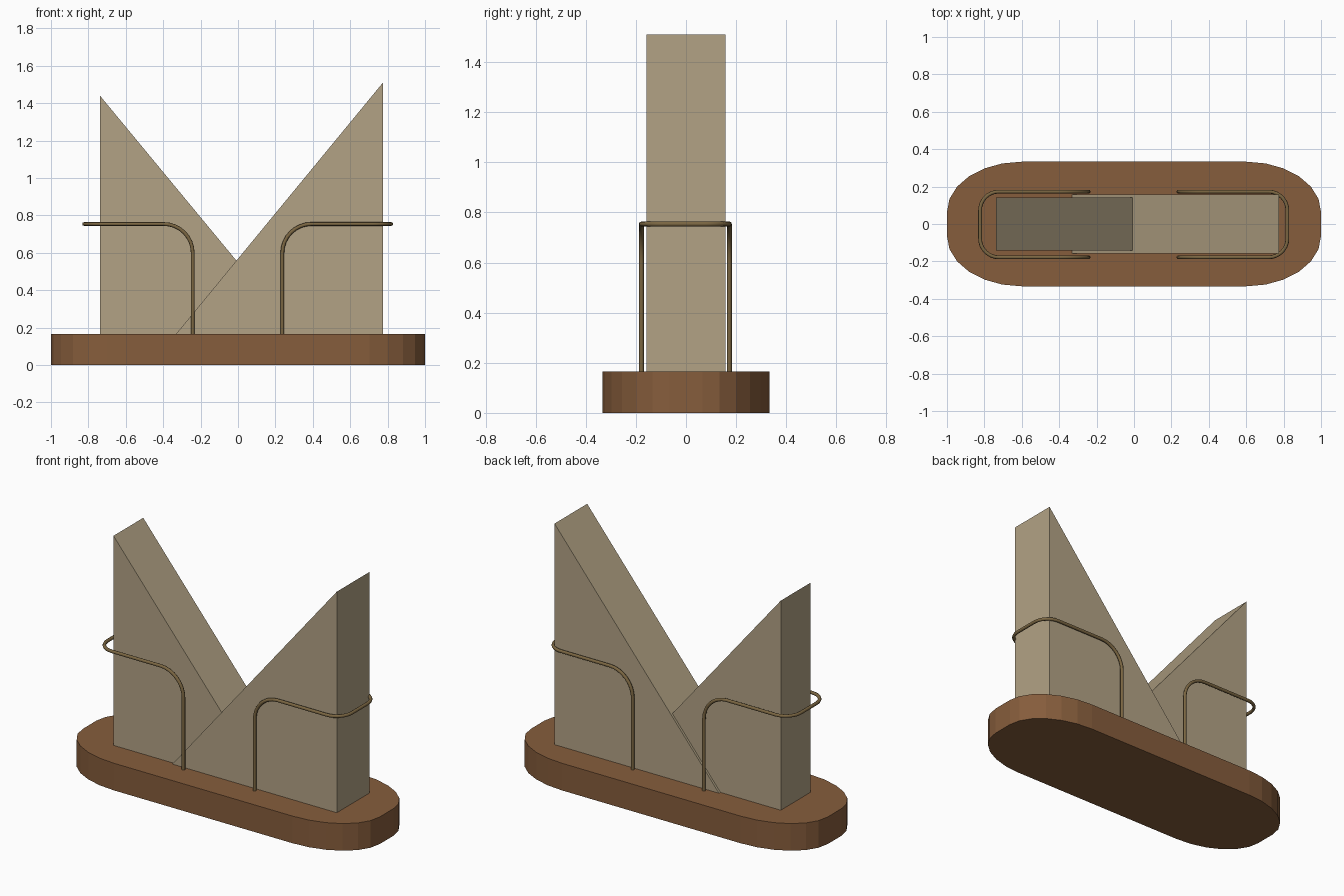
import bpy, bmesh, math
from mathutils import Vector

if "Cube" in bpy.data.objects:
    bpy.data.objects.remove(bpy.data.objects["Cube"])


def material(name, rgb):
    m = bpy.data.materials.new(name)
    m.diffuse_color = (*rgb, 1)
    m.use_nodes = True
    m.node_tree.nodes["Principled BSDF"].inputs["Base Color"].default_value = m.diffuse_color
    return m


WOOD = material("brown wood", (0.24, 0.11, 0.045))
STONE = material("tan stone", (0.45, 0.365, 0.235))
BRASS = material("dark brass", (0.20, 0.135, 0.055))


def prism(name, outline, depth, mat):
    """Closed solid from an outline swept along the depth vector."""
    bm = bmesh.new()
    face = bm.faces.new([bm.verts.new(p) for p in outline])
    ext = bmesh.ops.extrude_face_region(bm, geom=[face])
    verts = [v for v in ext["geom"] if isinstance(v, bmesh.types.BMVert)]
    bmesh.ops.translate(bm, verts=verts, vec=depth)
    bmesh.ops.recalc_face_normals(bm, faces=bm.faces)
    me = bpy.data.meshes.new(name)
    bm.to_mesh(me)
    bm.free()
    me.materials.append(mat)
    ob = bpy.data.objects.new(name, me)
    bpy.context.collection.objects.link(ob)
    return ob


# Base slab with elliptical corners
outline = []
for q, (sx, sy) in enumerate([(1, 1), (-1, 1), (-1, -1), (1, -1)]):
    for i in range(7):
        a = math.radians(90 * q + 15 * i)
        outline.append((sx * 0.6 + 0.4 * math.cos(a), sy * 0.065 + 0.268 * math.sin(a), 0))
prism("base", outline, (0, 0, 0.165), WOOD)


# Two crossing triangular wedges
def wedge(name, x_wall, x_tip, top, half):
    pts = [(x_wall, -half, 0.165), (x_tip, -half, 0.165), (x_wall, -half, top)]
    prism(name, pts, (0, 2 * half, 0), STONE)


wedge("left_wedge", -0.738, 0.317, 1.44, 0.143)
wedge("right_wedge", 0.775, -0.332, 1.51, 0.157)


# Bent wire rails
def rounded_path(points, radii, steps=8):
    """Polyline whose right-angle corners become arcs."""
    path = [Vector(points[0])]
    for i in range(1, len(points) - 1):
        p, r = Vector(points[i]), radii[i - 1]
        u = (Vector(points[i - 1]) - p).normalized()
        v = (Vector(points[i + 1]) - p).normalized()
        for k in range(steps + 1):
            a = math.pi / 2 * k / steps
            path.append(p + r * (u * (1 - math.sin(a)) + v * (1 - math.cos(a))))
    path.append(Vector(points[-1]))
    return path


def rail(name, x_post, x_end):
    z, front, back = 0.754, -0.178, 0.173
    path = rounded_path(
        [(x_post, front, 0.15), (x_post, front, z), (x_end, front, z),
         (x_end, back, z), (x_post, back, z), (x_post, back, 0.15)],
        [0.155, 0.1, 0.1, 0.155])
    cu = bpy.data.curves.new(name, "CURVE")
    cu.dimensions = "3D"
    cu.bevel_depth = 0.01
    cu.bevel_resolution = 2
    cu.use_fill_caps = True
    sp = cu.splines.new("POLY")
    sp.points.add(len(path) - 1)
    for pt, co in zip(sp.points, path):
        pt.co = (*co, 1)
    cu.materials.append(BRASS)
    ob = bpy.data.objects.new(name, cu)
    bpy.context.collection.objects.link(ob)
    bpy.ops.object.select_all(action="DESELECT")
    ob.select_set(True)
    bpy.context.view_layer.objects.active = ob
    bpy.ops.object.convert(target="MESH")
    bpy.ops.object.shade_smooth_by_angle(angle=math.radians(60))


rail("left_rail", -0.242, -0.823)
rail("right_rail", 0.237, 0.820)
